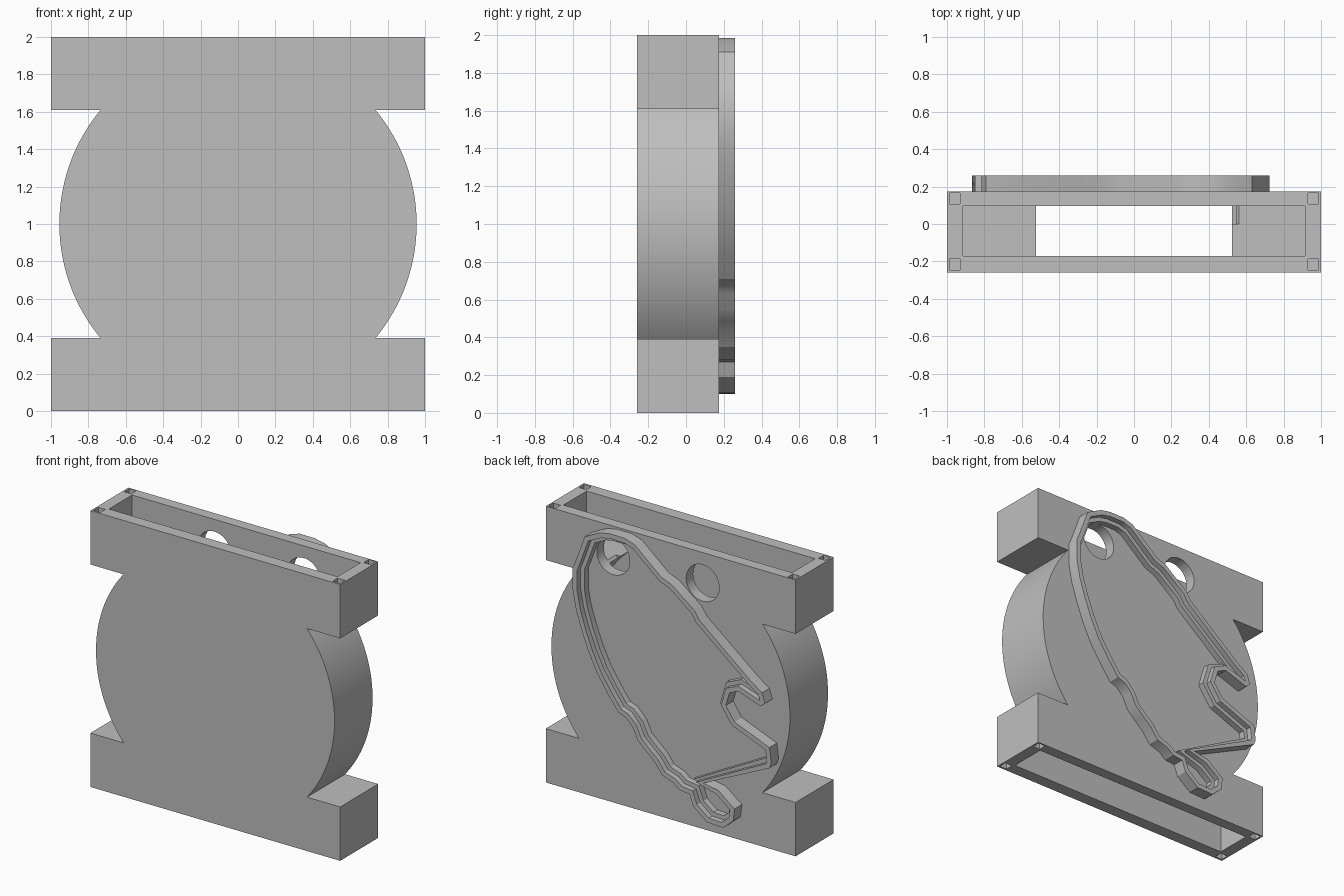
import bpy
import bmesh
from math import asin, sin, cos, pi
from mathutils import Vector

old = bpy.data.objects.get("Cube")
if old:
    bpy.data.objects.remove(old, do_unlink=True)

gray = bpy.data.materials.new("plain gray")
gray.use_nodes = True
gray.diffuse_color = (0.52, 0.52, 0.52, 1)
gray.node_tree.nodes["Principled BSDF"].inputs["Base Color"].default_value = (0.52, 0.52, 0.52, 1)

BACK = 0.175
FRONT = -0.26


def finish(bm, name):
    bmesh.ops.recalc_face_normals(bm, faces=bm.faces)
    mesh = bpy.data.meshes.new(name)
    bm.to_mesh(mesh)
    bm.free()
    obj = bpy.data.objects.new(name, mesh)
    bpy.context.collection.objects.link(obj)
    mesh.materials.append(gray)
    return obj


def prism(name, points, y0, y1):
    """Extrude an x-z outline from y0 to y1."""
    bm = bmesh.new()
    face = bm.faces.new([bm.verts.new((x, y0, z)) for x, z in points])
    ext = bmesh.ops.extrude_face_region(bm, geom=[face])
    moved = [v for v in ext["geom"] if isinstance(v, bmesh.types.BMVert)]
    bmesh.ops.translate(bm, verts=moved, vec=(0, y1 - y0, 0))
    return finish(bm, name)


def box(name, x0, x1, y0, y1, z0, z1):
    return prism(name, [(x0, z0), (x1, z0), (x1, z1), (x0, z1)], y0, y1)


def drum_outline(radius, half_width, step, end, n=48):
    """Round drum with a wide bar above and below."""
    a = asin(step / radius)
    arc = [(radius * cos(t), radius * sin(t)) for t in (-a + 2 * a * i / n for i in range(n + 1))]
    half = arc + [(half_width, step), (half_width, end)]
    whole = half + [(-x, -z) for x, z in half]
    return [(x, z + 1) for x, z in whole]


def fix_order(radius, half_width, step, end):
    """Close the bars on both sides of each drum arc."""
    pts = drum_outline(radius, half_width, step, end)
    mid = len(pts) // 2
    lower_right = [(half_width, 1 - end), (half_width, 1 - step)]
    upper_left = [(-half_width, 1 + end), (-half_width, 1 + step)]
    return lower_right + pts[:mid] + upper_left + pts[mid:]


# Hollow case
case = prism("case", fix_order(0.955, 1.0, 0.61, 1.0), FRONT, BACK)
cutters = [prism("cavity_cutter", fix_order(0.872, 0.915, 0.697, 1.1), -0.17, 0.095)]

# Two round holes through the back wall
for cx in (-0.256, 0.46):
    ring = [(cx + 0.132 * cos(i * pi / 20), 1.78 + 0.132 * sin(i * pi / 20)) for i in range(40)]
    cutters.append(prism("hole_cutter", ring, 0.0, 0.3))

# Square sockets in the bar corners
for sx in (-1, 1):
    x0, x1 = sorted((sx * 0.93, sx * 0.987))
    for y0 in (-0.245, 0.108):
        for z0, z1 in ((-0.1, 0.1), (1.9, 2.1)):
            cutters.append(box("socket_cutter", x0, x1, y0, y0 + 0.057, z0, z1))

bpy.context.view_layer.objects.active = case
for cutter in cutters:
    mod = case.modifiers.new("cut", "BOOLEAN")
    mod.operation = "DIFFERENCE"
    mod.solver = "EXACT"
    mod.object = cutter
    bpy.ops.object.modifier_apply(modifier=mod.name)
    bpy.data.objects.remove(cutter, do_unlink=True)

# Stepped outline ridge on the back: x, z corner points
path = [
    (0.51, 1.97), (0.63, 1.91), (0.67, 1.8), (0.7, 1.72), (0.725, 1.66), (0.725, 1.5),
    (0.7, 1.37), (0.655, 1.23), (0.6, 1.09), (0.534, 0.956), (0.45, 0.83), (0.36, 0.71),
    (0.3, 0.69), (0.245, 0.635), (0.205, 0.55), (0.14, 0.49), (0.07, 0.43), (0.01, 0.35),
    (-0.08, 0.32), (-0.13, 0.28), (-0.21, 0.27), (-0.24, 0.19), (-0.35, 0.105),
    (-0.48, 0.1), (-0.56, 0.17), (-0.57, 0.26), (-0.44, 0.36), (-0.32, 0.38),
    (-0.85, 0.63), (-0.865, 0.67), (-0.85, 0.78), (-0.57, 0.89), (-0.5, 0.99),
    (-0.53, 1.09), (-0.6, 1.12), (-0.78, 1.06), (-0.815, 1.09), (-0.79, 1.16),
    (-0.69, 1.23), (-0.29, 1.55), (-0.25, 1.61), (-0.066, 1.75), (0.014, 1.78),
    (0.23, 1.96), (0.31, 1.985), (0.43, 1.985),
]
outline = [Vector(p) for p in path]
area = sum(a.x * b.y - b.x * a.y for a, b in zip(outline, outline[1:] + outline[:1]))
side = 1 if area > 0 else -1


def inset(dist):
    """Offset every corner inward along its mitre."""
    result = []
    for i, p in enumerate(outline):
        d0 = (p - outline[i - 1]).normalized()
        d1 = (outline[(i + 1) % len(outline)] - p).normalized()
        n0, n1 = Vector((-d0.y, d0.x)) * side, Vector((-d1.y, d1.x)) * side
        m = (n0 + n1).normalized()
        result.append(p + m * dist / max(m.dot(n0), 0.6))
    return result


# Cross-section of the ridge: inward distance, y
section = [(0, BACK), (0, 0.26), (0.035, 0.26), (0.035, 0.22), (0.065, 0.22), (0.065, BACK)]
bm = bmesh.new()
loops = [[bm.verts.new((p.x, y, p.y)) for p in inset(dist)] for dist, y in section]
for a, b in zip(loops, loops[1:] + loops[:1]):
    for i in range(len(a)):
        j = (i + 1) % len(a)
        bm.faces.new((a[i], a[j], b[j], b[i]))
ridge = finish(bm, "outline_ridge")

# Smooth the round walls and keep the edges sharp
for obj in (case, ridge):
    bpy.ops.object.select_all(action="DESELECT")
    obj.select_set(True)
    bpy.context.view_layer.objects.active = obj
    bpy.ops.object.shade_smooth_by_angle(angle=0.5)
